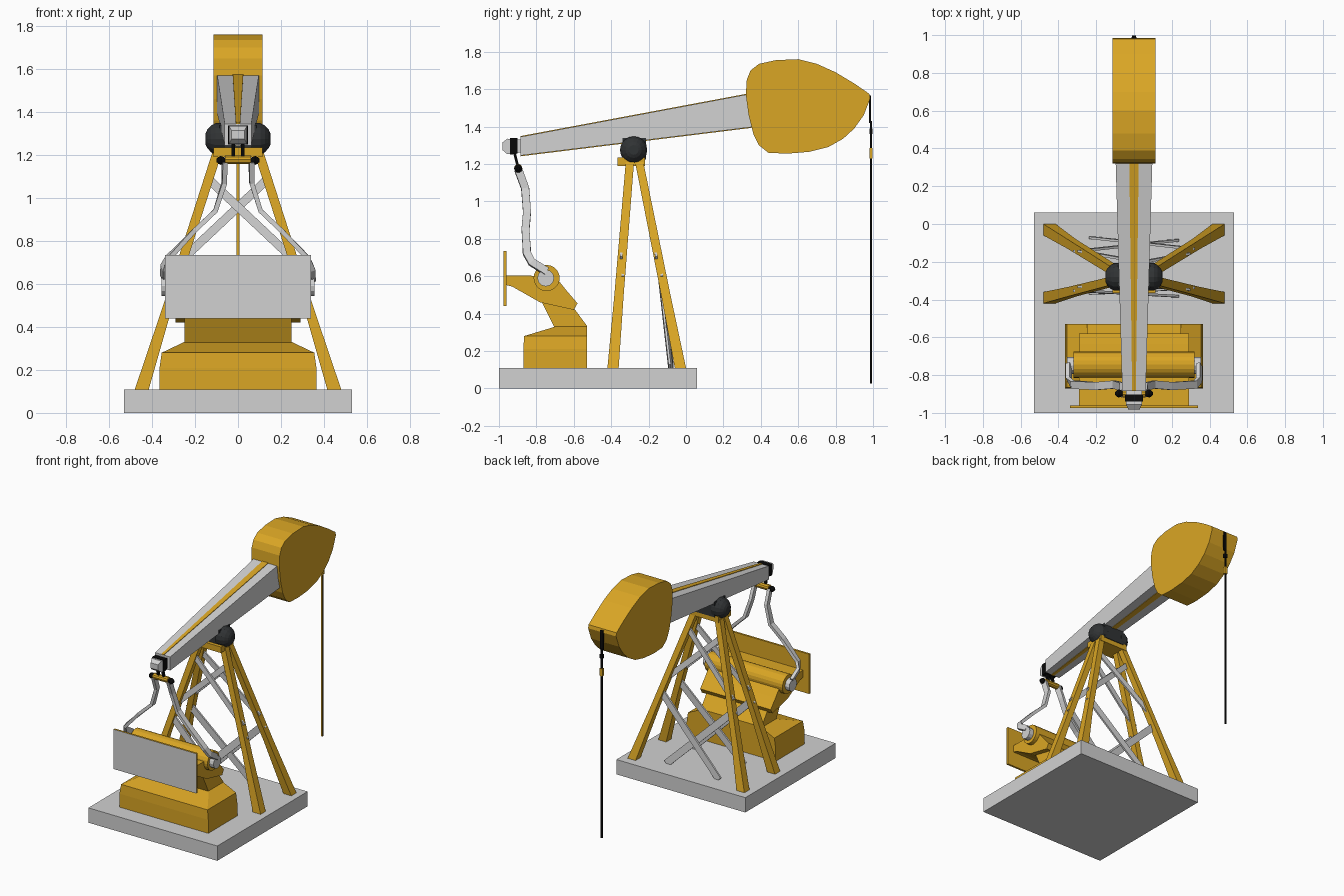
import bpy, bmesh, math
from mathutils import Vector

if "Cube" in bpy.data.objects:
    bpy.data.objects.remove(bpy.data.objects["Cube"])


def material(name, rgb):
    m = bpy.data.materials.new(name)
    m.diffuse_color = (*rgb, 1)
    m.use_nodes = True
    m.node_tree.nodes["Principled BSDF"].inputs["Base Color"].default_value = m.diffuse_color
    return m


YELLOW = material("golden yellow", (0.70, 0.38, 0.018))
GRAY = material("light gray", (0.64, 0.64, 0.64))
DARK = material("charcoal", (0.03, 0.033, 0.035))
BLACK = material("black", (0.003, 0.003, 0.003))


def loft(name, rings, mat, front=None):
    """Skin a stack of equal-sized rings and cap the ends; front = colour of -y faces."""
    bm = bmesh.new()
    vs = [[bm.verts.new(p) for p in r] for r in rings]
    n = len(vs[0])
    for a, b in zip(vs, vs[1:]):
        for i in range(n):
            j = (i + 1) % n
            bm.faces.new((a[i], a[j], b[j], b[i]))
    bm.faces.new(vs[0])
    bm.faces.new(vs[-1])
    bmesh.ops.recalc_face_normals(bm, faces=bm.faces)
    me = bpy.data.meshes.new(name)
    me.materials.append(mat)
    if front:
        me.materials.append(front)
        for f in bm.faces:
            if f.normal.y < -0.9:
                f.material_index = 1
    bm.to_mesh(me)
    bm.free()
    ob = bpy.data.objects.new(name, me)
    bpy.context.collection.objects.link(ob)
    return ob


def flat(x0, x1, y0, y1, z):
    return [(x0, y0, z), (x1, y0, z), (x1, y1, z), (x0, y1, z)]


def upright(w, y, z0, z1):
    return [(-w, y, z0), (w, y, z0), (w, y, z1), (-w, y, z1)]


def box(name, x0, x1, y0, y1, z0, z1, mat, front=None):
    return loft(name, [flat(x0, x1, y0, y1, z0), flat(x0, x1, y0, y1, z1)], mat, front)


def prism(name, profile, w, mat):
    return loft(name, [[(x, y, z) for y, z in profile] for x in (-w, w)], mat)


def turned(name, y, z, steps, mat, n=16):
    """Round part along x from (x, radius) steps."""
    ang = [2 * math.pi * i / n for i in range(n)]
    return loft(name, [[(x, y + r * math.cos(a), z + r * math.sin(a)) for a in ang]
                       for x, r in steps], mat)


def bar(name, pts, across, wide, thick, mat):
    """Rectangular bar along a path; 'across' is the direction of its thickness."""
    pts = [Vector(p) for p in pts]
    rings = []
    for i, p in enumerate(pts):
        d = (pts[min(i + 1, len(pts) - 1)] - pts[max(i - 1, 0)]).normalized()
        u = d.cross(Vector(across)).normalized()
        v = u.cross(d) * thick / 2
        u = u * wide / 2
        rings.append([p + u + v, p - u + v, p - u - v, p + u - v])
    return loft(name, rings, mat)


# concrete base
box("base_slab", -0.53, 0.53, -1.0, 0.06, 0, 0.11, GRAY)

# gearbox housing, neck and saddle
loft("gearbox", [flat(-0.365, 0.365, -0.87, -0.53, 0.11),
                 flat(-0.365, 0.365, -0.87, -0.53, 0.21),
                 flat(-0.355, 0.355, -0.865, -0.53, 0.28),
                 flat(-0.25, 0.25, -0.70, -0.53, 0.33)], YELLOW)
prism("gearbox_neck", [(-0.70, 0.32), (-0.53, 0.32), (-0.53, 0.335), (-0.60, 0.43), (-0.77, 0.46)],
      0.25, YELLOW)
prism("gearbox_saddle", [(-0.78, 0.46), (-0.60, 0.42), (-0.58, 0.455), (-0.636, 0.52),
                         (-0.70, 0.60), (-0.97, 0.605), (-0.97, 0.555), (-0.93, 0.545)],
      0.29, YELLOW)
turned("crank_drum", -0.745, 0.59, [(-0.32, 0.07), (0.32, 0.07)], YELLOW, 20)
box("counterweight_plate", -0.34, 0.34, -0.975, -0.96, 0.44, 0.735, YELLOW, GRAY)

# four A-frame legs
for s in (-1, 1):
    for name, yb, yt in (("front_leg", -0.39, -0.30), ("rear_leg", -0.03, -0.25)):
        loft(name, [flat(s * 0.415, s * 0.48, yb - 0.03, yb + 0.03, 0.11),
                    flat(s * 0.305, s * 0.35, yb * 0.65 + yt * 0.35 - 0.025,
                         yb * 0.65 + yt * 0.35 + 0.025, 0.495),
                    flat(s * 0.075, s * 0.12, yt - 0.022, yt + 0.022, 1.21)], YELLOW)

# crossed braces between the legs, front and rear
for side, yb, yt, foot in (("front", -0.385, -0.30, -0.375), ("rear", -0.04, -0.25, -0.08)):
    def leg_y(z):
        return yb + (yt - yb) * (z - 0.11) / 1.1
    for s in (-1, 1):
        off = s * 0.007
        bar(side + "_upper_brace", [(s * 0.14, leg_y(1.09) + off, 1.09),
                                    (-s * 0.285, leg_y(0.69) + off, 0.69)],
            (0, 1, 0), 0.04, 0.013, GRAY)
        bar(side + "_lower_brace", [(s * 0.305, leg_y(0.62) + off, 0.62),
                                    (-s * 0.22, foot + off, 0.11)],
            (0, 1, 0), 0.05, 0.013, GRAY)

# saddle bearing on top of the frame
box("frame_cap", -0.115, 0.115, -0.365, -0.22, 1.19, 1.235, YELLOW)
box("bearing_block", -0.085, 0.085, -0.34, -0.215, 1.225, 1.34, DARK)
for s in (-1, 1):
    turned("bearing_end", -0.28, 1.275, [(s * 0.06, 0.073), (s * 0.105, 0.073), (s * 0.125, 0.062),
                                         (s * 0.143, 0.043), (s * 0.151, 0.026)], DARK)

# walking beam with painted stripes and tapered tail
loft("walking_beam", [upright(0.062, -0.885, 1.245, 1.345), upright(0.098, 0.36, 1.398, 1.578)], GRAY)
loft("beam_top_stripe", [upright(0.01, -0.885, 1.34, 1.349), upright(0.025, 0.35, 1.572, 1.58)], YELLOW)
loft("beam_bottom_stripe", [upright(0.01, -0.885, 1.241, 1.25), upright(0.025, 0.35, 1.393, 1.401)], YELLOW)
loft("beam_tail", [upright(0.03, -0.982, 1.275, 1.315), upright(0.042, -0.955, 1.252, 1.335),
                   upright(0.042, -0.88, 1.262, 1.33)], GRAY)
loft("tail_strap", [upright(0.047, -0.94, 1.25, 1.338), upright(0.047, -0.902, 1.255, 1.338)], BLACK)

# horse head
prism("horse_head", [(0.32, 1.57), (0.325, 1.65), (0.345, 1.70), (0.39, 1.735), (0.48, 1.755),
                     (0.60, 1.76), (0.70, 1.735), (0.80, 1.69), (0.90, 1.63), (0.98, 1.575),
                     (0.985, 1.55), (0.95, 1.46), (0.90, 1.39), (0.84, 1.335), (0.76, 1.29),
                     (0.66, 1.265), (0.54, 1.255), (0.44, 1.26), (0.39, 1.30), (0.36, 1.36),
                     (0.335, 1.46)], 0.115, YELLOW)

# polished rod hanging from the head
box("rod_hanger", -0.012, 0.012, 0.978, 0.99, 1.42, 1.565, BLACK)
box("rod", -0.006, 0.006, 0.985, 0.995, 0.025, 1.43, BLACK, YELLOW)
box("rod_clamp", -0.011, 0.011, 0.98, 0.998, 1.23, 1.285, YELLOW)
box("rod_collar", -0.011, 0.011, 0.98, 0.998, 1.36, 1.39, BLACK)

# equalizer bar under the tail
turned("equalizer_bar", -0.897, 1.178, [(-0.06, 0.022), (0.06, 0.022)], YELLOW, 10)
for s in (-1, 1):
    bar("equalizer_hanger", [(s * 0.022, -0.92, 1.27), (s * 0.022, -0.897, 1.18)],
        (1, 0, 0), 0.014, 0.018, BLACK)
    turned("equalizer_ball", -0.897, 1.175, [(s * 0.055, 0.01), (s * 0.066, 0.016), (s * 0.08, 0.022),
                                             (s * 0.092, 0.016), (s * 0.1, 0.008)], BLACK, 10)
    # bent pitman arm down to the crank
    bar("pitman_arm", [(s * 0.062, -0.897, 1.17), (s * 0.064, -0.86, 1.07), (s * 0.105, -0.85, 0.94),
                       (s * 0.20, -0.858, 0.85), (s * 0.325, -0.85, 0.72), (s * 0.345, -0.825, 0.675),
                       (s * 0.345, -0.745, 0.625)], (1, 0, 0.4), 0.042, 0.022, GRAY)
    turned("crank_pin", -0.75, 0.59, [(s * 0.31, 0.045), (s * 0.355, 0.045)], GRAY, 12)
